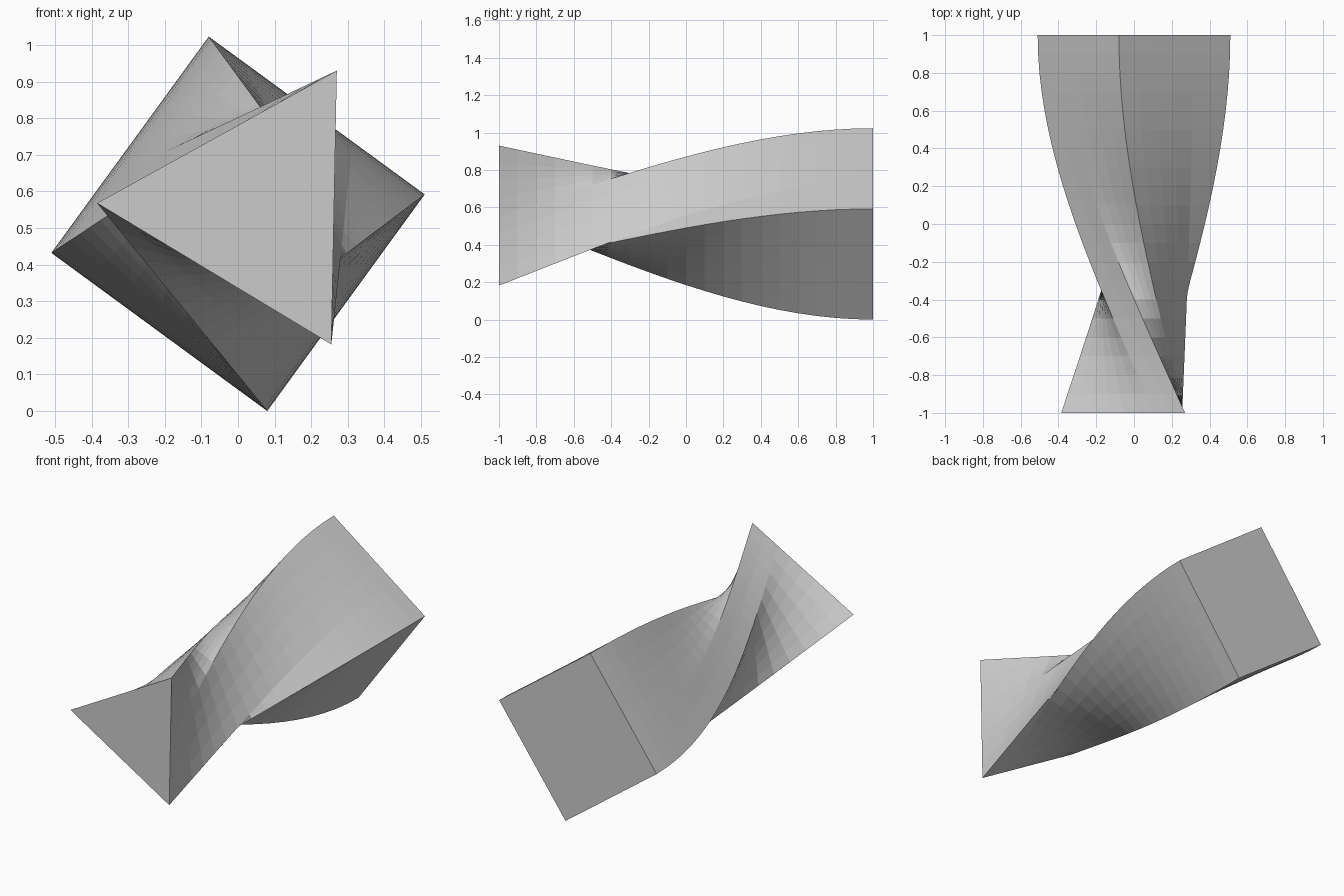
import bpy, bmesh
from mathutils import Vector

if "Cube" in bpy.data.objects:
    bpy.data.objects.remove(bpy.data.objects["Cube"])

AROUND, ROWS = 24, 20

# End profiles (x, z), both walked clockwise from the matching start corner
TRIANGLE = [(-0.385, 0.568), (0.27, 0.93), (0.255, 0.182)]
SQUARE = [(0.08, 0.0), (-0.51, 0.432), (-0.08, 1.023), (0.51, 0.592)]


def resample(corners, count):
    """Evenly spaced points along a regular polygon's outline."""
    pts, n = [], len(corners)
    for i in range(count):
        side, step = divmod(i * n, count)
        a, b = Vector(corners[side]), Vector(corners[(side + 1) % n])
        pts.append(a.lerp(b, step / count))
    return pts


def ease(s):
    """Flat start at the square end, near-straight run into the triangle."""
    return 1.6 * s * s - 0.6 * s ** 3


# Twisted loft from square (back) to triangle (front)
bm = bmesh.new()
start, end = resample(SQUARE, AROUND), resample(TRIANGLE, AROUND)
rings = []
for r in range(ROWS + 1):
    s = r / ROWS
    ring = [a.lerp(b, ease(s)) for a, b in zip(start, end)]
    rings.append([bm.verts.new((p.x, 1 - 2 * s, p.y)) for p in ring])
for lo, hi in zip(rings, rings[1:]):
    for i in range(AROUND):
        j = (i + 1) % AROUND
        bm.faces.new((lo[i], lo[j], hi[j], hi[i]))

# End caps
bm.faces.new(rings[0])
bm.faces.new(rings[-1])
bmesh.ops.recalc_face_normals(bm, faces=bm.faces)

mesh = bpy.data.meshes.new("twisted_loft")
bm.to_mesh(mesh)
bm.free()
bpy.context.collection.objects.link(bpy.data.objects.new("twisted_loft", mesh))
